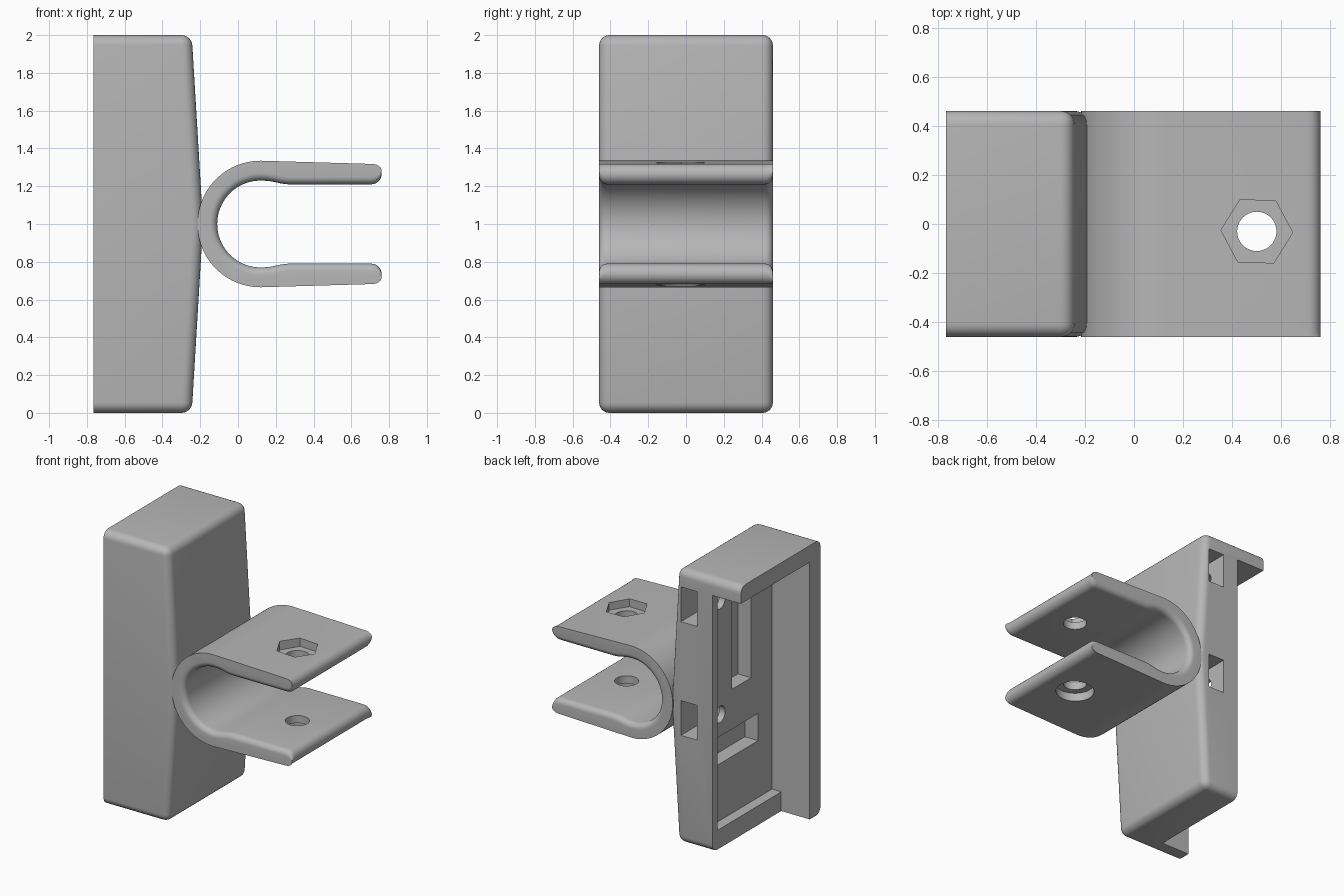
import bpy, bmesh, math
from mathutils import Matrix

cube = bpy.data.objects.get("Cube")
if cube:
    bpy.data.objects.remove(cube, do_unlink=True)

grey = bpy.data.materials.new("plain grey")
grey.use_nodes = True
grey.diffuse_color = (0.47, 0.47, 0.47, 1)
grey.node_tree.nodes["Principled BSDF"].inputs["Base Color"].default_value = (0.47, 0.47, 0.47, 1)

HALF = 0.46          # half depth in y


def add_object(name, bm):
    bmesh.ops.recalc_face_normals(bm, faces=bm.faces)
    mesh = bpy.data.meshes.new(name)
    bm.to_mesh(mesh)
    bm.free()
    obj = bpy.data.objects.new(name, mesh)
    bpy.context.collection.objects.link(obj)
    return obj


def box(name, x, y, z):
    bm = bmesh.new()
    bmesh.ops.create_cube(bm, size=1)
    for v in bm.verts:
        v.co = [a + (b - a) * (c + 0.5) for (a, b), c in zip((x, y, z), v.co)]
    return add_object(name, bm)


def cylinder(name, centre, radius, depth, axis="Z", sides=40, turn=0):
    bm = bmesh.new()
    rot = Matrix.Rotation(math.radians(turn), 4, "Z")
    if axis == "X":
        rot = Matrix.Rotation(math.pi / 2, 4, "Y") @ rot
    bmesh.ops.create_cone(bm, cap_ends=True, segments=sides, radius1=radius, radius2=radius,
                          depth=depth, matrix=Matrix.Translation(centre) @ rot)
    return add_object(name, bm)


def activate(obj):
    bpy.ops.object.select_all(action="DESELECT")
    obj.select_set(True)
    bpy.context.view_layer.objects.active = obj


def cut(obj, cutters):
    activate(obj)
    for c in cutters:
        mod = obj.modifiers.new("cut", "BOOLEAN")
        mod.operation, mod.solver, mod.object = "DIFFERENCE", "EXACT", c
        bpy.ops.object.modifier_apply(modifier=mod.name)
        bpy.data.objects.remove(c, do_unlink=True)


def finish(obj):
    obj.data.materials.clear()
    obj.data.materials.append(grey)
    activate(obj)
    bpy.ops.object.shade_smooth_by_angle(angle=math.radians(30))


# Mounting block: ridged prism with rounded outer edges
BACK, RIDGE = -0.765, -0.185
profile = [(BACK, 0), (-0.245, 0), (RIDGE, 1), (-0.245, 2), (BACK, 2)]
bm = bmesh.new()
face = bm.faces.new([bm.verts.new((x, -HALF, z)) for x, z in profile])
grown = bmesh.ops.extrude_face_region(bm, geom=[face])["geom"]
bmesh.ops.translate(bm, vec=(0, 2 * HALF, 0),
                    verts=[g for g in grown if isinstance(g, bmesh.types.BMVert)])
bmesh.ops.recalc_face_normals(bm, faces=bm.faces)


def is_rounded(e):
    xs = [v.co.x for v in e.verts]
    return max(xs) > BACK + 0.01 and min(xs) < RIDGE - 0.01 or \
        abs(e.verts[0].co.z - e.verts[1].co.z) > 0.5 and max(xs) > BACK + 0.01


bmesh.ops.bevel(bm, geom=[e for e in bm.edges if is_rounded(e)], offset=0.055,
                segments=6, profile=0.5, affect="EDGES")
block = add_object("mounting_block", bm)

# Slide-in opening, shallow recess and its two pockets
cutters = [
    box("opening", (-0.9, -0.535), (-0.335, 0.6), (-0.2, 1.878)),
    box("recess", (-0.6, -0.46), (-0.335, 0.4), (0.14, 1.878)),
    box("tall_pocket", (-0.5, -0.353), (-0.094, 0.124), (1.045, 1.76)),
    box("wide_pocket", (-0.5, -0.353), (-0.175, 0.35), (0.555, 0.754)),
]
# Side nut slots with bolt holes
for z in (1.745, 0.915):
    cutters.append(box("nut_slot", (-0.412, -0.281), (0.14, 0.6), (z - 0.127, z + 0.127)))
    cutters.append(cylinder("bolt_hole", (-0.42, 0.265, z), 0.06, 0.2, "X"))
cut(block, cutters)
finish(block)

# Open clamp: outline lofted along y, inner edges rounded at both ends
CX, OUTER, INNER, TIP, ROUND = 0.12, 0.335, 0.23, 0.76, 0.04


def half_outline(d):
    """Upper half from the outer left point, round the tip, to the inner left point."""
    pts = []
    for i in range(25):
        a = math.pi - i / 24 * math.pi / 2
        pts.append((CX + OUTER * math.cos(a), OUTER * math.sin(a)))
    low, high = 0.21 + d, 0.318
    mid, r = (low + high) / 2, (high - low) / 2
    for i in range(13):
        a = math.pi / 2 - i / 12 * math.pi
        pts.append((TIP - 0.054 + 0.054 * math.cos(a), mid + r * math.sin(a)))
    rin = INNER + d
    for i in range(9):
        t = i / 8
        s = t * t * (3 - 2 * t)
        pts.append((0.27 - t * 0.13, low + s * (math.sqrt(rin * rin - 0.02 ** 2) - low)))
    for i in range(25):
        a = math.pi / 2 + i / 24 * math.pi / 2
        pts.append((CX + rin * math.cos(a), rin * math.sin(a)))
    return pts


steps = [(HALF - ROUND * (1 - math.cos(t)), ROUND * (1 - math.sin(t)))
         for t in [i / 6 * math.pi / 2 for i in range(7)]]
# steps run from the end face (full inset) inwards to the plain section
sections = [(-y, d) for y, d in steps] + [(y, d) for y, d in reversed(steps)]
bm = bmesh.new()
rings = []
for y, d in sections:
    half = half_outline(d)
    upper = [bm.verts.new((x, y, 1 + z)) for x, z in half]
    lower = [bm.verts.new((x, y, 1 - z)) for x, z in half[1:-1]]
    rings.append((upper, [upper[0]] + lower + [upper[-1]]))
for ra, rb in zip(rings, rings[1:]):
    for a, b in zip(ra, rb):
        for i in range(len(a) - 1):
            bm.faces.new((a[i], a[i + 1], b[i + 1], b[i]))
for upper, lower in (rings[0], rings[-1]):
    bm.faces.new(upper + lower[-2:0:-1])
clamp = add_object("open_clamp", bm)

# Bolt hole through both arms, hexagonal nut seat above, round head seat below
HX, HY = 0.5, -0.03
cut(clamp, [
    cylinder("through_hole", (HX, HY, 1), 0.08, 1.2),
    cylinder("nut_seat", (HX, HY, 1.365), 0.146, 0.2, sides=6, turn=28),
    cylinder("head_seat", (HX, HY, 0.635), 0.13, 0.2),
])
finish(clamp)
